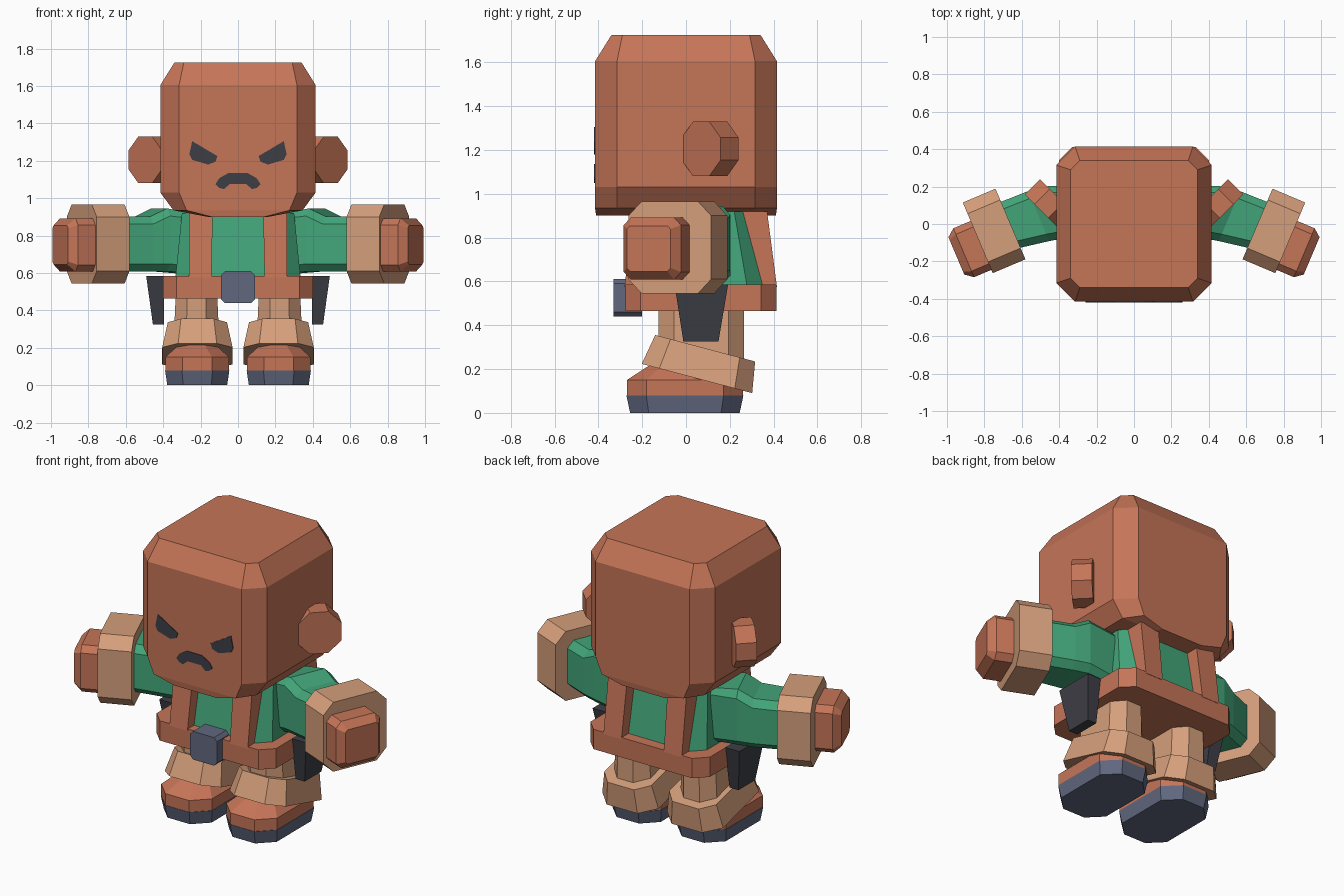
import bpy, bmesh
from mathutils import Matrix, Vector

cube = bpy.data.objects.get("Cube")
if cube:
    bpy.data.objects.remove(cube, do_unlink=True)


def material(name, rgb):
    color = [(c / 255) ** 2.2 for c in rgb] + [1.0]
    m = bpy.data.materials.new(name)
    m.use_nodes = True
    m.diffuse_color = color
    bsdf = m.node_tree.nodes["Principled BSDF"]
    bsdf.inputs["Base Color"].default_value = color
    bsdf.inputs["Roughness"].default_value = 0.9
    return m


SKIN = material("terracotta", (196, 116, 88))
TAN = material("tan", (212, 157, 122))
GREEN = material("green", (68, 163, 120))
SLATE = material("slate", (97, 104, 126))
DARK = material("charcoal", (64, 65, 72))


def finish(name, bm, mat):
    bmesh.ops.recalc_face_normals(bm, faces=bm.faces)
    me = bpy.data.meshes.new(name)
    bm.to_mesh(me)
    bm.free()
    me.materials.append(mat)
    obj = bpy.data.objects.new(name, me)
    bpy.context.collection.objects.link(obj)
    return obj


def octagon(hx, hy, cx, cy):
    """Rectangle with cut corners, or a plain one when the cut is zero."""
    if cx == 0:
        return [(hx, -hy), (hx, hy), (-hx, hy), (-hx, -hy)]
    return [(hx, cy - hy), (hx, hy - cy), (hx - cx, hy), (cx - hx, hy),
            (-hx, hy - cy), (-hx, cy - hy), (cx - hx, -hy), (hx - cx, -hy)]


def loft(name, mat, sections, matrix=Matrix(), side=1, slope=0):
    """Skin sections given as (z, half x, half y, cut x, cut y, centre x, centre y)."""
    bm = bmesh.new()
    rings = []
    for z, hx, hy, cx, cy, ox, oy in sections:
        ring = []
        for x, y in octagon(hx, hy, cx, cy):
            p = matrix @ Vector((x + ox, y + oy, z + slope * y))
            ring.append(bm.verts.new((p.x * side, p.y, p.z)))
        rings.append(ring)
    for a, b in zip(rings, rings[1:]):
        for i in range(len(a)):
            j = (i + 1) % len(a)
            bm.faces.new((a[i], a[j], b[j], b[i]))
    bm.faces.new(rings[0][::-1])
    bm.faces.new(rings[-1])
    return finish(name, bm, mat)


def plate(name, mat, outline, y):
    """Thin flat plate facing the front."""
    bm = bmesh.new()
    face = bm.faces.new([bm.verts.new((x, y, z)) for x, z in outline])
    new = bmesh.ops.extrude_face_region(bm, geom=[face])["geom"]
    verts = [v for v in new if isinstance(v, bmesh.types.BMVert)]
    bmesh.ops.translate(bm, verts=verts, vec=(0, 0.008, 0))
    return finish(name, bm, mat)


# Head
loft("head", SKIN, [
    (0.90, 0.16, 0.41, 0.02, 0.04, 0, 0),
    (0.935, 0.345, 0.415, 0.07, 0.1, 0, 0),
    (1.03, 0.415, 0.415, 0.1, 0.1, 0, 0),
    (1.605, 0.415, 0.415, 0.1, 0.1, 0, 0),
    (1.725, 0.34, 0.34, 0.05, 0.05, 0, 0)])

# Face
mouth = [(0.05, 1.135), (0.10, 1.107), (0.12, 1.075),
         (0.10, 1.055), (0.075, 1.048), (0.045, 1.075)]
plate("mouth", DARK, mouth + [(-x, z) for x, z in reversed(mouth)], -0.419)
eye = [(0.11, 1.225), (0.245, 1.305), (0.26, 1.235),
       (0.245, 1.205), (0.16, 1.18), (0.12, 1.195)]

# Torso, belt and buckle
loft("torso", GREEN, [
    (0.57, 0.335, 0.285, 0.07, 0.07, 0, 0.065),
    (0.92, 0.30, 0.225, 0.07, 0.07, 0, 0.065)])
loft("belt", SKIN, [(z, 0.40, 0.345, 0.07, 0.07, 0, 0.068) for z in (0.465, 0.585)])
loft("belt_buckle", SLATE, [
    (0.44, 0.07, 0.065, 0, 0, 0, -0.265),
    (0.46, 0.09, 0.065, 0, 0, 0, -0.265),
    (0.59, 0.09, 0.065, 0, 0, 0, -0.265),
    (0.61, 0.07, 0.065, 0, 0, 0, -0.265)])

# Arm frame: x across, y up, z along the forearm
along = Vector((0.92, -0.39, 0)).normalized()
across = Vector((-along.y, along.x, 0))
arm = Matrix((across, Vector((0, 0, 1)), along)).transposed().to_4x4()
arm.translation = (0.748, -0.037, 0.755)

# Ear frame: z points forward and outward
ear_out = Vector((1, -1, 0)).normalized()
ear_side = Vector((1, 1, 0)).normalized()
ear = Matrix((ear_side, Vector((0, 0, 1)), ear_out)).transposed().to_4x4()
ear.translation = (0.455, 0.11, 1.205)

for side, tag in ((1, "left"), (-1, "right")):
    plate(tag + "_eye", DARK, [(x * side, z) for x, z in eye], -0.419)
    loft(tag + "_ear", SKIN,
         [(t, 0.125, 0.125, 0.073, 0.073, 0, 0) for t in (-0.058, 0.058)], ear, side)
    loft(tag + "_strap", SKIN, [
        (0.575, 0.06, 0.348, 0, 0, 0.202, 0.067),
        (0.92, 0.063, 0.303, 0, 0, 0.198, 0.067)], side=side)

    # Arm, glove cuff and fist
    loft(tag + "_sleeve", GREEN, [
        (-0.50, 0.14, 0.16, 0.03, 0.03, -0.09, 0.0),
        (-0.34, 0.15, 0.168, 0.04, 0.04, -0.035, 0.022),
        (-0.25, 0.145, 0.147, 0.04, 0.04, -0.02, 0),
        (-0.05, 0.13, 0.145, 0.04, 0.04, 0, 0)], arm, side)
    loft(tag + "_glove_cuff", TAN,
         [(t, 0.205, 0.21, 0.065, 0.065, 0, 0) for t in (-0.095, 0.095)], arm, side)
    loft(tag + "_fist", SKIN, [
        (0.05, 0.142, 0.142, 0.035, 0.035, -0.044, -0.005),
        (0.195, 0.142, 0.142, 0.035, 0.035, -0.044, -0.005),
        (0.238, 0.108, 0.104, 0.015, 0.015, -0.044, -0.005)], arm, side)

    # Holster hanging beside the belt
    loft(tag + "_holster", DARK, [
        (0.325, 0.03, 0.08, 0, 0, 0.425, 0.068),
        (0.585, 0.048, 0.122, 0, 0, 0.443, 0.07)], side=side)

    # Leg, tilted boot cuff, shoe and sole
    loft(tag + "_leg", TAN, [
        (0.18, 0.125, 0.195, 0.07, 0.07, 0.222, 0.07),
        (0.50, 0.11, 0.195, 0.06, 0.07, 0.222, 0.07)], side=side)
    loft(tag + "_boot_cuff", TAN, [
        (0.157, 0.188, 0.252, 0.085, 0.08, 0.217, 0.05),
        (0.295, 0.158, 0.228, 0.07, 0.07, 0.217, 0.0875)], side=side, slope=-0.265)
    loft(tag + "_shoe", SKIN, [
        (0.08, 0.17, 0.265, 0.09, 0.09, 0.218, -0.005),
        (0.15, 0.17, 0.265, 0.09, 0.09, 0.218, -0.005),
        (0.215, 0.10, 0.17, 0.06, 0.06, 0.218, 0.0)], side=side)
    loft(tag + "_sole", SLATE, [
        (0.0, 0.16, 0.25, 0.085, 0.085, 0.218, -0.005),
        (0.08, 0.172, 0.267, 0.09, 0.09, 0.218, -0.005)], side=side)
